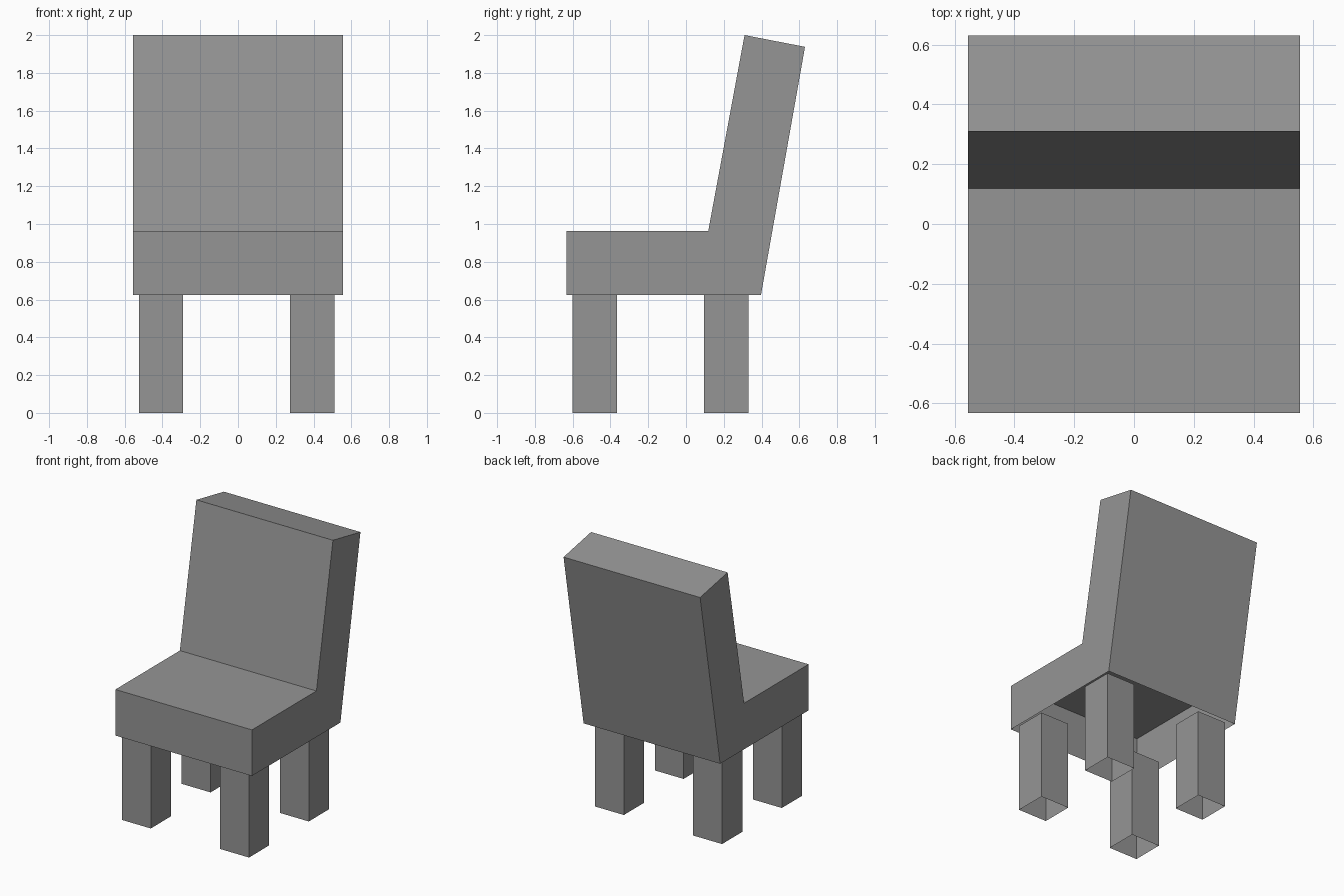
import bpy
import bmesh

cube = bpy.data.objects.get("Cube")
if cube:
    bpy.data.objects.remove(cube, do_unlink=True)

grey = bpy.data.materials.new("plain grey")
grey.use_nodes = True
colour = (0.3, 0.3, 0.3, 1)
grey.diffuse_color = colour
grey.node_tree.nodes["Principled BSDF"].inputs["Base Color"].default_value = colour


def prism(name, profile, axis, open_down=False, open_up=False):
    """Extrude a closed profile along an axis, leaving hidden ends open."""
    bm = bmesh.new()
    face = bm.faces.new([bm.verts.new(p) for p in profile])
    out = bmesh.ops.extrude_face_region(bm, geom=[face], use_keep_orig=True)
    moved = [v for v in out["geom"] if isinstance(v, bmesh.types.BMVert)]
    bmesh.ops.translate(bm, verts=moved, vec=axis)
    bmesh.ops.recalc_face_normals(bm, faces=bm.faces)
    hidden = [f for f in bm.faces
              if (open_down and f.normal.z < -0.9) or (open_up and f.normal.z > 0.9)]
    bmesh.ops.delete(bm, geom=hidden, context='FACES')
    mesh = bpy.data.meshes.new(name)
    bm.to_mesh(mesh)
    bm.free()
    mesh.materials.append(grey)
    obj = bpy.data.objects.new(name, mesh)
    bpy.context.collection.objects.link(obj)
    return obj


# Seat and leaning backrest in one side profile, hollow underneath
HALF_WIDTH = 0.556
side = [(-0.632, 0.625), (0.397, 0.625), (0.63, 1.938),
        (0.31, 2.0), (0.118, 0.964), (-0.632, 0.964)]
prism("seat_and_backrest", [(-HALF_WIDTH, y, z) for y, z in side],
      (2 * HALF_WIDTH, 0, 0), open_down=True)

# Four square open tube legs, reaching slightly into the seat
LEG = 0.235
for y, end in ((-0.6, "front"), (0.095, "back")):
    for x, hand in ((-0.525, "right"), (0.275, "left")):
        square = [(x, y, 0), (x + LEG, y, 0), (x + LEG, y + LEG, 0), (x, y + LEG, 0)]
        prism(f"{end}_{hand}_leg", square, (0, 0, 0.655), open_down=True, open_up=True)
